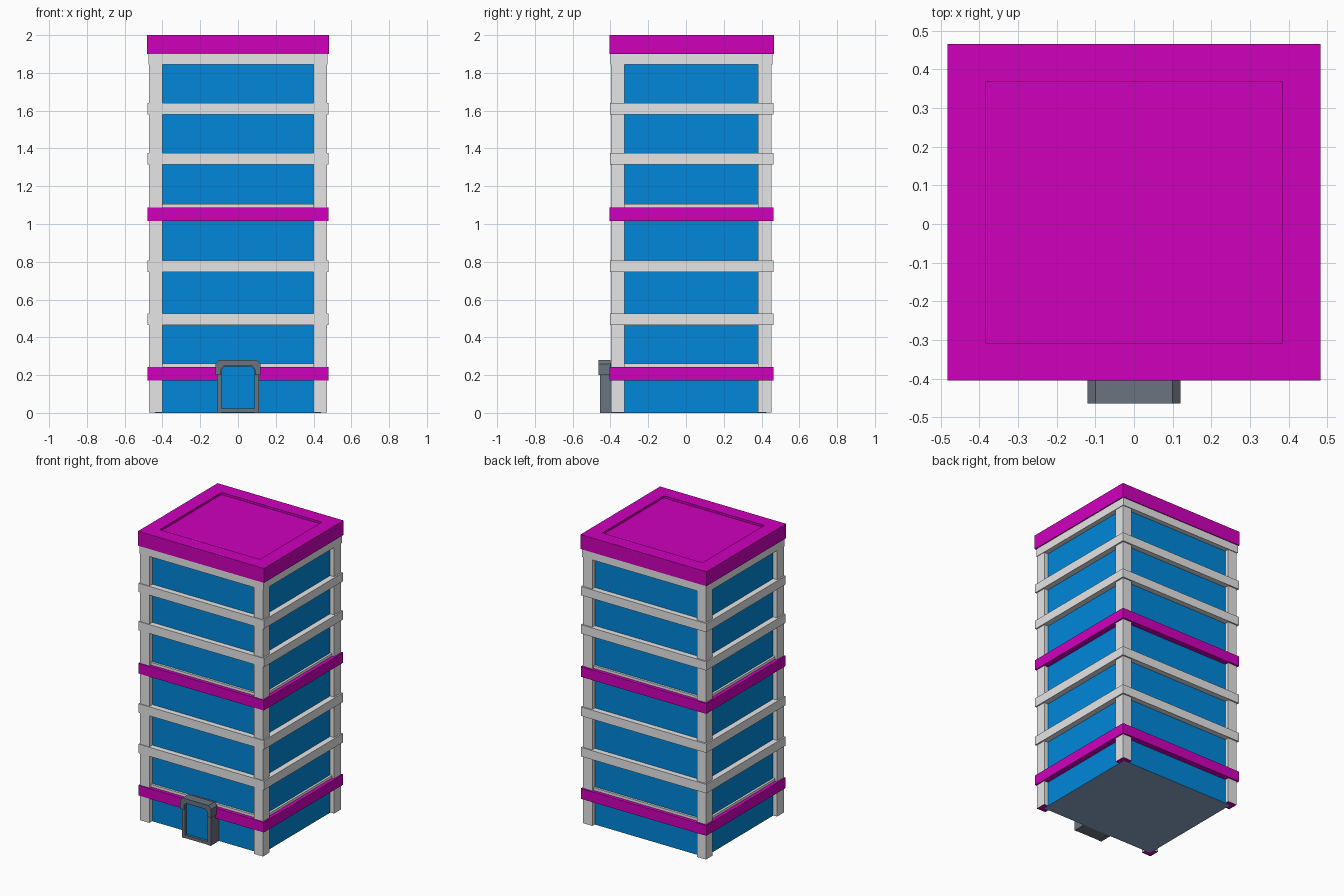
import bpy, bmesh
from mathutils import Vector

if "Cube" in bpy.data.objects:
    bpy.data.objects.remove(bpy.data.objects["Cube"])


def mat(name, r, g, b):
    def lin(c):
        c /= 255
        return c / 12.92 if c <= 0.04045 else ((c + 0.055) / 1.055) ** 2.4
    m = bpy.data.materials.new(name)
    m.diffuse_color = (lin(r), lin(g), lin(b), 1)
    m.use_nodes = True
    m.node_tree.nodes["Principled BSDF"].inputs["Base Color"].default_value = m.diffuse_color
    return m


PURPLE = mat("purple trim", 208, 0, 188)
BLUE = mat("blue glass", 0, 135, 218)
GREY = mat("light grey concrete", 230, 230, 230)
DARK = mat("dark grey frame", 106, 115, 126)
SLATE = mat("pale slate base", 140, 168, 200)

CY = 0.03  # centre of the tower in y (the doorway sticks out in front)


def finish(name, bm, mats):
    bmesh.ops.recalc_face_normals(bm, faces=bm.faces)
    me = bpy.data.meshes.new(name)
    bm.to_mesh(me)
    bm.free()
    for m in mats:
        me.materials.append(m)
    ob = bpy.data.objects.new(name, me)
    bpy.context.collection.objects.link(ob)
    return ob


def box(name, x0, x1, y0, y1, z0, z1, material, bottom=None):
    """Box from limits; an optional second material colours the underside."""
    bm = bmesh.new()
    bmesh.ops.create_cube(bm, size=1)
    for v in bm.verts:
        v.co = Vector((x1 if v.co.x > 0 else x0, y1 if v.co.y > 0 else y0,
                       z1 if v.co.z > 0 else z0))
    bm.normal_update()
    if bottom:
        for f in bm.faces:
            f.material_index = int(f.normal.z < -0.9)
    return finish(name, bm, [material] + ([bottom] if bottom else []))


def slab(name, hx, hy, z0, z1, material, bottom=None):
    return box(name, -hx, hx, CY - hy, CY + hy, z0, z1, material, bottom)


def arch(name, outer, inner, y0, y1, material):
    """Open arch between two outlines, given depth in y and capped feet."""
    bm = bmesh.new()
    rings = [[bm.verts.new((x, y, z)) for x, z in pts]
             for pts, y in ((outer, y0), (inner, y0), (inner, y1), (outer, y1))]
    for k in range(4):
        a, b = rings[k], rings[(k + 1) % 4]
        for i in range(len(outer) - 1):
            bm.faces.new((a[i], a[i + 1], b[i + 1], b[i]))
    for end in (0, -1):
        bm.faces.new([r[end] for r in rings])
    return finish(name, bm, [material])


# glass core with a pale slate underside
slab("glass_core", 0.44, 0.395, 0, 1.9, BLUE, SLATE)

# corner pillars
for sx, side in ((-1, "left"), (1, "right")):
    xs = sorted((sx * 0.40, sx * 0.47))
    for end, y0, y1 in (("front", -0.398, -0.325), ("back", 0.38, 0.453)):
        box(f"pillar_{end}_{side}", *xs, y0, y1, 0.001, 1.9, GREY, PURPLE)

# floor bands
for i, (z0, z1) in enumerate(((0.465, 0.527), (0.745, 0.807), (1.315, 1.376), (1.58, 1.64))):
    slab(f"floor_band_{i + 1}", 0.48, 0.433, z0, z1, GREY)
slab("top_band", 0.474, 0.429, 1.845, 1.905, GREY)

# purple bands with a grey sill on top
for i, (z0, z1) in enumerate(((0.172, 0.243), (1.016, 1.087))):
    slab(f"purple_band_{i + 1}", 0.48, 0.434, z0, z1, PURPLE)
    slab(f"sill_{i + 1}", 0.455, 0.41, z1 - 0.01, z1 + 0.018, GREY)

# roof with shallow sunken deck
bm = bmesh.new()
bmesh.ops.create_cube(bm, size=1)
for v in bm.verts:
    v.co = Vector((v.co.x * 0.964, CY + v.co.y * 0.87, 1.95 + v.co.z * 0.1))
bm.normal_update()
top = [f for f in bm.faces if f.normal.z > 0.9]
bmesh.ops.inset_region(bm, faces=top, thickness=0.098, use_even_offset=True)
deck = bmesh.ops.extrude_face_region(bm, geom=top)["geom"]
bmesh.ops.translate(bm, vec=(0, 0, -0.015), verts=[g for g in deck if isinstance(g, bmesh.types.BMVert)])
bmesh.ops.delete(bm, geom=[f for f in top if f.is_valid], context='FACES')
finish("roof", bm, [PURPLE])

# doorway: jamb frame with threshold, stepped hood around the top, glass door
outer = [(-0.11, 0), (-0.11, 0.245), (-0.085, 0.265), (0.085, 0.265), (0.11, 0.245), (0.11, 0)]
inner = [(-0.087, 0), (-0.087, 0.225), (-0.072, 0.245), (0.072, 0.245), (0.087, 0.225), (0.087, 0)]
arch("door_frame", outer, inner, -0.455, -0.36, DARK)
box("door_threshold", -0.088, 0.088, -0.454, -0.36, 0.001, 0.022, DARK)
hood_out = [(-0.12, 0.2), (-0.12, 0.26), (-0.1, 0.28), (0.1, 0.28), (0.12, 0.26), (0.12, 0.2)]
hood_in = [(-0.09, 0.2), (-0.09, 0.232), (-0.075, 0.248), (0.075, 0.248), (0.09, 0.232), (0.09, 0.2)]
arch("door_hood", hood_out, hood_in, -0.464, -0.40, DARK)
box("door_glass", -0.09, 0.09, -0.438, -0.37, 0.005, 0.247, BLUE)
